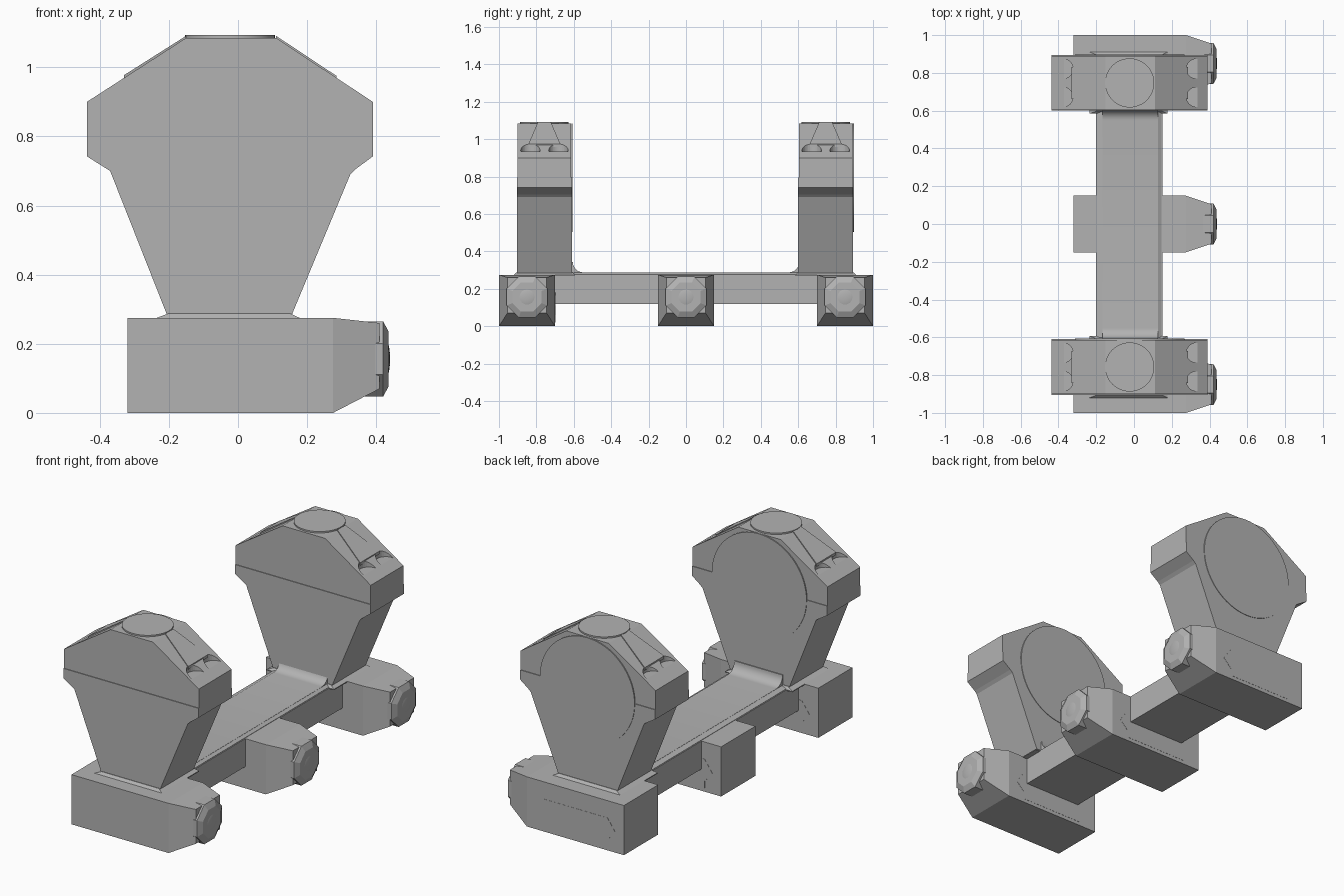
import bpy, bmesh
from math import sin, cos, pi
from mathutils import Vector, Matrix

if "Cube" in bpy.data.objects:
    bpy.data.objects.remove(bpy.data.objects["Cube"])

metal = bpy.data.materials.new("grey_metal")
metal.use_nodes = True
GREY = (0.45, 0.45, 0.45, 1)
metal.diffuse_color = GREY
metal.node_tree.nodes["Principled BSDF"].inputs["Base Color"].default_value = GREY

CX = -0.023  # centre line of rings and beam


def finish(name, bm, smooth=False):
    bmesh.ops.recalc_face_normals(bm, faces=bm.faces)
    me = bpy.data.meshes.new(name)
    bm.to_mesh(me)
    bm.free()
    me.materials.append(metal)
    ob = bpy.data.objects.new(name, me)
    bpy.context.collection.objects.link(ob)
    if smooth:
        bpy.ops.object.select_all(action="DESELECT")
        ob.select_set(True)
        bpy.context.view_layer.objects.active = ob
        bpy.ops.object.shade_smooth_by_angle(angle=0.6)
    return ob


def prism(name, pts, axis, lo, hi, smooth=False):
    """Extrude a 2D outline along x (outline y,z) or y (outline x,z)."""
    bm = bmesh.new()
    put = (lambda a, b: (lo, a, b)) if axis == "x" else (lambda a, b: (a, lo, b))
    face = bm.faces.new([bm.verts.new(put(a, b)) for a, b in pts])
    out = bmesh.ops.extrude_face_region(bm, geom=[face])["geom"]
    step = Vector((hi - lo, 0, 0)) if axis == "x" else Vector((0, hi - lo, 0))
    bmesh.ops.translate(bm, verts=[v for v in out if isinstance(v, bmesh.types.BMVert)], vec=step)
    return finish(name, bm, smooth)


def hull(name, sections):
    """Convex body through boxes' cross-sections (x, half width, centre y, z low, z high)."""
    bm = bmesh.new()
    for x, w, y, z0, z1 in sections:
        for s in (-1, 1):
            for z in (z0, z1):
                bm.verts.new((x, y + s * w, z))
    bmesh.ops.convex_hull(bm, input=bm.verts)
    bmesh.ops.dissolve_limit(bm, angle_limit=0.01, verts=bm.verts, edges=bm.edges)
    return finish(name, bm)


def cylinder(name, centre, r1, r2, depth, sides, axis="Z", turn=0, smooth=False):
    bm = bmesh.new()
    rot = {"Z": Matrix(), "X": Matrix.Rotation(pi / 2, 4, "Y"), "Y": Matrix.Rotation(-pi / 2, 4, "X")}[axis]
    m = Matrix.Translation(centre) @ rot @ Matrix.Rotation(turn, 4, "Z")
    bmesh.ops.create_cone(bm, cap_ends=True, segments=sides, radius1=r1, radius2=r2, depth=depth, matrix=m)
    return finish(name, bm, smooth)


def cut(target, cutter):
    mod = target.modifiers.new("pocket", "BOOLEAN")
    mod.operation, mod.object, mod.solver = "DIFFERENCE", cutter, "EXACT"
    cutter.hide_render = True
    bpy.context.view_layer.objects.active = target
    bpy.ops.object.modifier_apply(modifier=mod.name)
    bpy.data.objects.remove(cutter)


def clamp(name, y):
    # block with tapered nose
    hull(name + "_clamp", [(-0.32, 0.15, y, 0, 0.275), (0.275, 0.15, y, 0, 0.275),
                           (0.41, 0.105, y, 0.07, 0.26)])
    # octagonal nut, chamfered tip and domed bolt end
    z = 0.156
    cylinder(name + "_nut", (0.385, y, z), 0.118, 0.118, 0.07, 8, "X", pi / 8)
    cylinder(name + "_nut_tip", (0.428, y, z), 0.118, 0.085, 0.016, 8, "X", pi / 8)
    bm = bmesh.new()
    bmesh.ops.create_uvsphere(bm, u_segments=24, v_segments=12, radius=0.06,
                              matrix=Matrix.Translation((0.425, y, z)) @ Matrix.Diagonal((0.25, 1, 1, 1)))
    finish(name + "_bolt_end", bm, True)
    # rail profile plate on the rear face
    rail = [(-0.22, 0.02), (-0.22, 0.06), (-0.27, 0.11), (-0.22, 0.18), (0.17, 0.18),
            (0.22, 0.11), (0.17, 0.06), (0.17, 0.02)]
    prism(name + "_rail_plate", rail, "y", y + 0.145, y + 0.151)


def ring(name, y):
    h = 0.147
    seam = 0.795
    # lower half, and cap above the seam
    prism(name + "_lower_ring", [(-0.2, 0.27), (0.15, 0.27), (0.325, 0.69), (0.34, 0.705), (0.39, 0.742),
                                 (0.39, seam), (-0.437, seam), (-0.437, 0.742), (-0.37, 0.7)],
          "y", y - h, y + h)
    cap = prism(name + "_cap", [(-0.437, seam), (0.39, seam), (0.39, 0.9), (0.11, 1.085),
                                (-0.15, 1.085), (-0.437, 0.9)], "y", y - h + 0.004, y + h - 0.004)
    # screw pockets on both shoulders
    for x, floor in ((0.33, 0.935), (-0.375, 0.942)):
        for s in (-1, 1):
            cut(cap, cylinder("pocket_cutter", (x, y + s * 0.075, floor + 0.1), 0.052, 0.052, 0.2, 32))
    # round pad on top
    cylinder(name + "_top_pad", (CX, y, 1.082), 0.13, 0.13, 0.022, 48, smooth=True)
    # flared ribs down the slopes
    for side, x0, z0, x1, z1 in (("left", 0.11, 1.085, 0.285, 0.969), ("right", -0.15, 1.085, -0.33, 0.971)):
        hull(name + "_rib_" + side, [(x0, 0.035, y, z0 - 0.01, z0 + 0.006), (x1, 0.085, y, z1 - 0.01, z1 + 0.006)])
    # bore plug on the rear face
    cylinder(name + "_bore_disc", (CX, y + h, seam), 0.29, 0.29, 0.006, 64, "Y", smooth=True)
    # flared foot
    hull(name + "_foot", [(-0.235, 0.163, y, 0.27, 0.275), (0.178, 0.163, y, 0.27, 0.275),
                          (-0.2, 0.15, y, 0.27, 0.288), (0.15, 0.15, y, 0.27, 0.288)])


# beam joining the clamps
prism("beam", [(-0.9, 0.12), (0.9, 0.12), (0.9, 0.275), (-0.9, 0.275)], "x", -0.2, 0.15)

# raised top strip, curving up into the rings
R = 0.055
arc = [(0.605 - R + R * sin(a), 0.288 + R - R * cos(a)) for a in [i * pi / 16 for i in range(9)]]
profile = [(-0.65, 0.26), (0.65, 0.26), (0.65, 0.288 + R)] + arc[::-1]
profile += [(-a, b) for a, b in arc] + [(-0.65, 0.288 + R)]
prism("beam_top", profile, "x", -0.168, 0.128, True)
# chamfered shoulders along the strip
hull("beam_shoulder", [(-0.195, 0.6, 0, 0.27, 0.277), (-0.168, 0.6, 0, 0.27, 0.287),
                       (0.128, 0.6, 0, 0.27, 0.287), (0.145, 0.6, 0, 0.27, 0.277)])

for part, y in (("front", -0.85), ("middle", 0), ("rear", 0.85)):
    clamp(part, y)
for part, y in (("front", -0.757), ("rear", 0.747)):
    ring(part, y)
